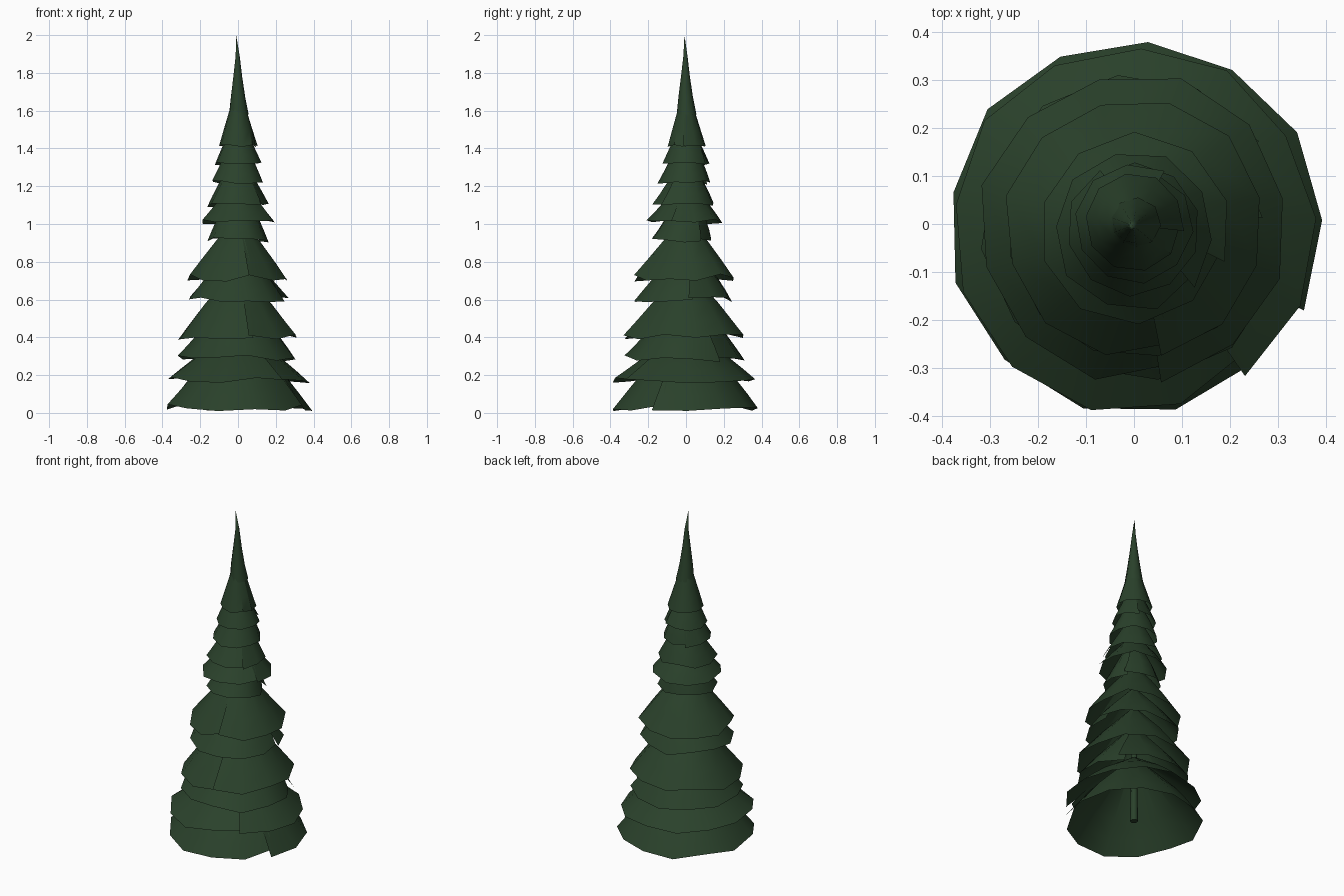
import bpy, bmesh, math, random
from mathutils import Vector

random.seed(7)
cube = bpy.data.objects.get("Cube")
if cube:
    bpy.data.objects.remove(cube, do_unlink=True)

green = bpy.data.materials.new("dark fir green")
green.use_nodes = True
colour = (0.023, 0.053, 0.024, 1)
green.diffuse_color = colour
green.node_tree.nodes["Principled BSDF"].inputs["Base Color"].default_value = colour


def finish(name, bm, angle):
    mesh = bpy.data.meshes.new(name)
    bm.to_mesh(mesh)
    bm.free()
    mesh.materials.append(green)
    obj = bpy.data.objects.new(name, mesh)
    bpy.context.collection.objects.link(obj)
    bpy.ops.object.select_all(action='DESELECT')
    obj.select_set(True)
    bpy.context.view_layer.objects.active = obj
    bpy.ops.object.shade_smooth_by_angle(angle=math.radians(angle))


def skirt(name, rim_z, rim_r, top_z, top_r, seam, shift, sides):
    """Open ring of boughs whose two ends overlap at a torn seam."""
    bm = bmesh.new()
    mid_r = top_r + (rim_r - top_r) * 0.54
    mid_z = rim_z + (top_z - rim_z) * 0.47
    peak_z = top_z + (top_z - rim_z) / max(rim_r - top_r, 0.04) * top_r * 0.8
    profile = [(rim_r, rim_z, 1), (mid_r, mid_z, 0.5),
               (top_r, top_z, 0.15), (0.012, min(peak_z, top_z + 0.3), 0)]
    columns = []
    for i in range(sides + 1):
        a = math.radians(seam + i / sides * 366)
        # one end flares out, the other tucks in under it
        flare = 1.03 if i == 0 else 0.93 if i == sides else 1
        flare *= random.uniform(0.98, 1.03)
        drop = random.uniform(-0.02, 0.02) * min(1, rim_r * 4)
        column = []
        for r, z, w in profile:
            reach = r * (1 + (flare - 1) * w)
            column.append(bm.verts.new((math.cos(a) * reach,
                                        math.sin(a) * reach + shift * w,
                                        max(0, z + drop * w))))
        columns.append(column)
    for a, b in zip(columns, columns[1:]):
        for j in range(len(profile) - 1):
            bm.faces.new((a[j], b[j], b[j + 1], a[j + 1]))
    finish(name, bm, 40)


# Bough skirts: rim height, rim radius, upper height, upper radius, seam angle, sideways shift
tiers = [
    (0.028, 0.388, 0.18, 0.265, -27, 0),
    (0.175, 0.378, 0.30, 0.22, -53, -0.01),
    (0.285, 0.315, 0.41, 0.22, 35, -0.01),
    (0.40, 0.322, 0.58, 0.18, -80, -0.01),
    (0.605, 0.263, 0.72, 0.17, 7, -0.02),
    (0.715, 0.27, 0.91, 0.12, -78, -0.008),
    (0.915, 0.163, 1.02, 0.115, 35, -0.02),
    (1.01, 0.197, 1.11, 0.12, -20, -0.01),
    (1.10, 0.165, 1.22, 0.10, -43, -0.015),
    (1.22, 0.139, 1.32, 0.094, 120, -0.01),
    (1.32, 0.124, 1.42, 0.08, 60, 0),
    (1.412, 0.101, 1.58, 0.052, -10, 0.004),
]
for n, tier in enumerate(tiers, 1):
    skirt(f"bough_skirt_{n}", *tier, 13 if n < 3 else 12 if n < 7 else 10)

# Pointed crown, its rim lifting away on one side only
bm = bmesh.new()
sides = 9
rings = []
for r, z, lift in [(0.052, 1.58, 0.009), (0.039, 1.67, 0.002), (0.024, 1.78, 0), (0.011, 1.89, 0)]:
    ring = []
    for k in range(sides):
        a = k * math.tau / sides
        reach = r + lift * math.cos(a - math.pi / 4)
        ring.append(bm.verts.new((math.cos(a) * reach - 0.002, math.sin(a) * reach - 0.003, z)))
    rings.append(ring)
tip = bm.verts.new((-0.01, -0.008, 2.0))
for k in range(sides):
    m = (k + 1) % sides
    for low, high in zip(rings, rings[1:]):
        bm.faces.new((low[k], low[m], high[m], high[k]))
    bm.faces.new((rings[-1][k], rings[-1][m], tip))
finish("crown_tip", bm, 50)

# Slim trunk inside the boughs
bm = bmesh.new()
bmesh.ops.create_cone(bm, cap_ends=True, segments=8, radius1=0.022, radius2=0.006, depth=1.75)
bmesh.ops.translate(bm, verts=bm.verts, vec=Vector((0, 0, 0.905)))
finish("trunk", bm, 50)
